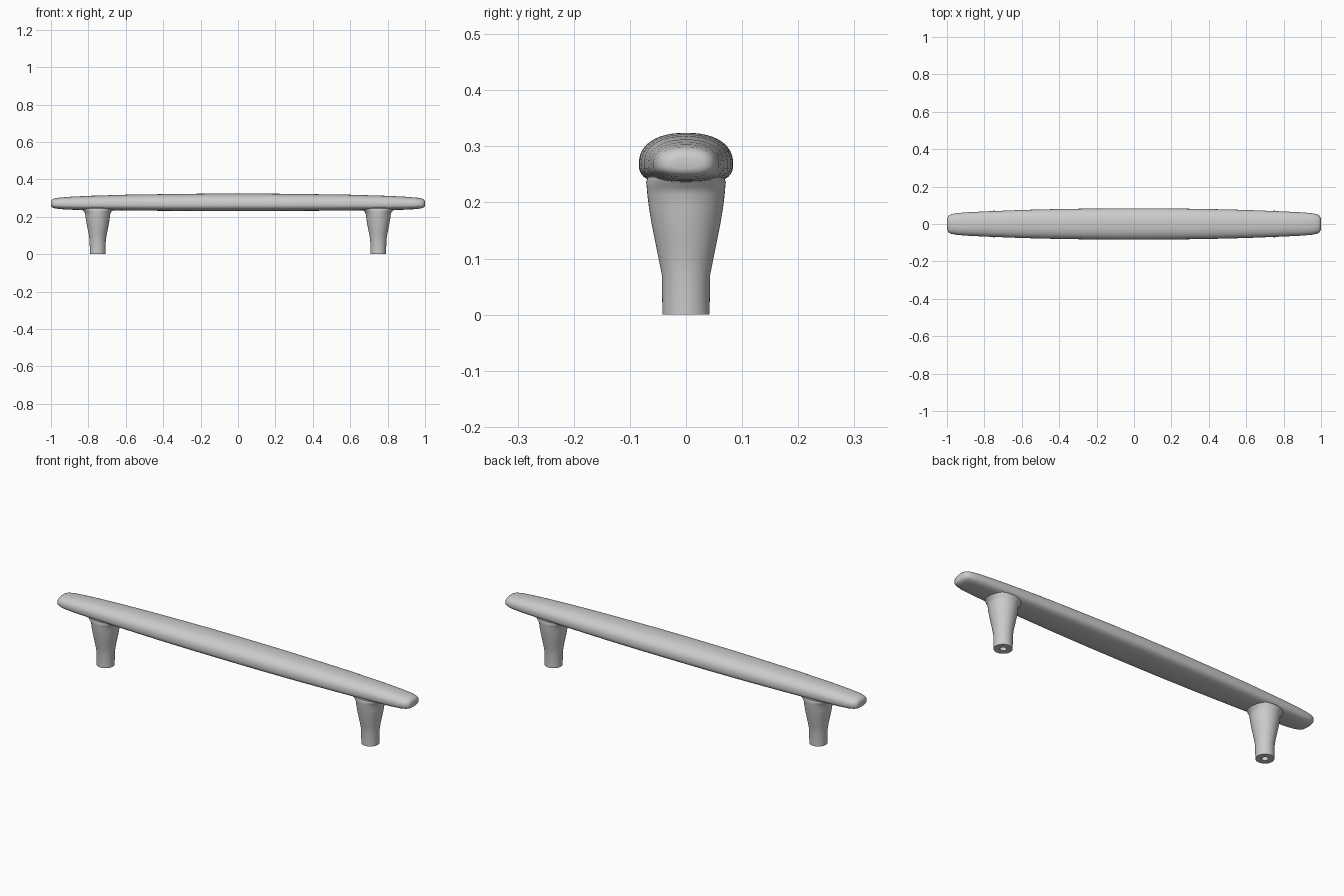
import bpy, bmesh, math

if "Cube" in bpy.data.objects:
    bpy.data.objects.remove(bpy.data.objects["Cube"])

SEG = 48


def loft(name, rings, close=False, caps=True):
    """Skin a list of equal-length point rings into a smooth mesh."""
    bm = bmesh.new()
    loops = [[bm.verts.new(p) for p in r] for r in rings]
    pairs = list(zip(loops, loops[1:]))
    if close:
        pairs.append((loops[-1], loops[0]))
    for a, b in pairs:
        for i in range(SEG):
            j = (i + 1) % SEG
            bm.faces.new((a[i], a[j], b[j], b[i]))
    if caps:
        bm.faces.new(loops[0])
        bm.faces.new(loops[-1])
    bmesh.ops.recalc_face_normals(bm, faces=bm.faces[:])
    me = bpy.data.meshes.new(name)
    bm.to_mesh(me)
    bm.free()
    ob = bpy.data.objects.new(name, me)
    bpy.context.collection.objects.link(ob)
    bpy.ops.object.select_all(action='DESELECT')
    ob.select_set(True)
    bpy.context.view_layer.objects.active = ob
    bpy.ops.object.shade_smooth_by_angle(angle=math.radians(40))
    return ob


def spow(v, e):
    return math.copysign(abs(v) ** e, v)


def grip_ring(x, w, top, bottom):
    """Domed above, flatter underneath."""
    mid = 0.268
    pts = []
    for i in range(SEG):
        a = 2 * math.pi * i / SEG
        c, s = math.cos(a), math.sin(a)
        e = 2 / 2.3 if s >= 0 else 2 / 2.7
        h = top - mid if s >= 0 else mid - bottom
        pts.append((x, w * spow(c, e), mid + h * spow(s, e)))
    return pts


# Tapered grip bar: x, half width, top z, bottom z for one half
half = [(0, .084, .324, .231), (.2, .083, .3235, .231), (.4, .080, .321, .232),
        (.6, .075, .318, .234), (.8, .067, .312, .236), (.9, .062, .307, .238),
        (.95, .058, .303, .241), (.98, .052, .299, .245), (.992, .045, .294, .249),
        (.998, .035, .287, .254), (1, .022, .279, .260)]
stations = [(-x, w, t, b) for x, w, t, b in reversed(half[1:])] + half
loft("grip_bar", [grip_ring(*s) for s in stations])

# Flared posts with a screw hole: z, x radius, y radius (closed profile)
post = [(0, .042, .042), (.07, .043, .043), (.10, .047, .049), (.13, .053, .055),
        (.16, .059, .061), (.19, .064, .066), (.215, .067, .069), (.227, .072, .070),
        (.236, .083, .071), (.245, .088, .068), (.25, .05, .05),
        (.25, .004, .004), (.12, .004, .004), (.12, .015, .015), (0, .015, .015)]
for side, cx in (("left", -.75), ("right", .75)):
    rings = [[(cx + rx * math.cos(2 * math.pi * i / SEG),
               ry * math.sin(2 * math.pi * i / SEG), z) for i in range(SEG)]
             for z, rx, ry in post]
    loft(side + "_post", rings, close=True, caps=False)
